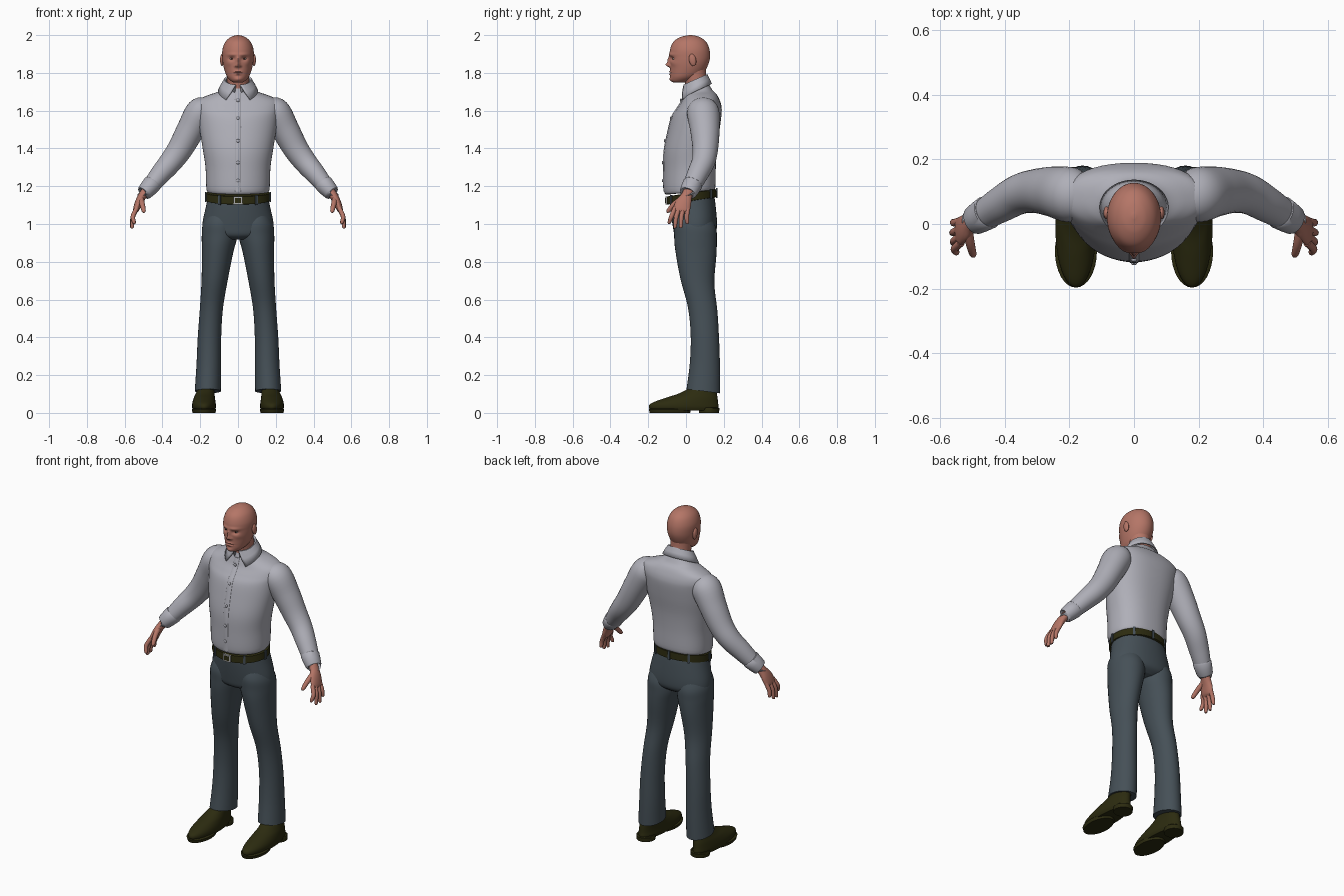
import bpy, bmesh, math
from mathutils import Vector, Matrix

cube = bpy.data.objects.get("Cube")
if cube:
    bpy.data.objects.remove(cube, do_unlink=True)


def material(name, r, g, b):
    m = bpy.data.materials.new(name)
    m.use_nodes = True
    m.diffuse_color = (r, g, b, 1)
    bsdf = next(n for n in m.node_tree.nodes if n.type == 'BSDF_PRINCIPLED')
    bsdf.inputs["Base Color"].default_value = (r, g, b, 1)
    bsdf.inputs["Roughness"].default_value = 0.8
    return m


SKIN = material("skin", .46, .18, .135)
SHIRT = material("shirt_grey", .43, .43, .48)
CLOTH = material("trouser_slate", .06, .08, .095)
LEATHER = material("dark_olive_leather", .025, .024, .005)
METAL = material("buckle_silver", .4, .4, .4)
EYE = material("eye_white", .5, .45, .42)
IRIS = material("iris_brown", .04, .02, .015)
made = []


def finish(name, bm, mat, mirror=False):
    bmesh.ops.recalc_face_normals(bm, faces=bm.faces[:])
    mesh = bpy.data.meshes.new(name)
    bm.to_mesh(mesh)
    bm.free()
    mesh.materials.append(mat)
    ob = bpy.data.objects.new(name, mesh)
    bpy.context.collection.objects.link(ob)
    if mirror:
        mod = ob.modifiers.new("Mirror", 'MIRROR')
        mod.use_clip = False
        mod.use_mirror_merge = False
    made.append(ob)
    return ob


def smooth_path(points, steps):
    """Catmull-Rom through rows of numbers."""
    pts = [points[0]] + list(points) + [points[-1]]
    out = []
    for i in range(1, len(pts) - 2):
        for k in range(steps):
            t = k / steps
            out.append([.5 * (2 * b + (c - a) * t + (2 * a - 5 * b + 4 * c - d) * t * t
                              + (3 * b - a - 3 * c + d) * t ** 3)
                        for a, b, c, d in zip(*pts[i - 1:i + 3])])
    return out + [list(points[-1])]


def loft(name, rings, mat, follow=False, mirror=False, seg=32, steps=5,
         slope=0, back_power=2, sculpt=None):
    """Skin oval rings (x, y, z, radius across, radius deep), level or along the path."""
    rows = smooth_path(rings, steps)
    bm = bmesh.new()
    loops = []
    for i, (x, y, z, rx, ry) in enumerate(rows):
        c = Vector((x, y, z))
        t = Vector((0, 0, 1))
        if follow:
            a, b = rows[max(i - 1, 0)], rows[min(i + 1, len(rows) - 1)]
            t = (Vector(b[:3]) - Vector(a[:3])).normalized()
        v = Vector((0, 1, 0))
        v = (v - t * v.dot(t)).normalized()
        u = v.cross(t)
        loop = []
        for k in range(seg):
            ang = math.tau * k / seg
            ca, sa = math.cos(ang), math.sin(ang)
            if sa > 0:
                ca = math.copysign(abs(ca) ** (2 / back_power), ca)
                sa = sa ** (2 / back_power)
            p = c + u * (ca * rx) + v * (sa * ry)
            p.z += slope * (p.y - y)
            if sculpt:
                sculpt(p)
            loop.append(bm.verts.new(p))
        loops.append(loop)
    for a, b in zip(loops, loops[1:]):
        for k in range(seg):
            n = (k + 1) % seg
            bm.faces.new((a[k], a[n], b[n], b[k]))
    bm.faces.new(loops[0])
    bm.faces.new(loops[-1])
    return finish(name, bm, mat, mirror)


def ball(name, centre, size, mat, mirror=False, turn=0):
    bm = bmesh.new()
    bmesh.ops.create_uvsphere(bm, u_segments=20, v_segments=12, radius=1)
    m = Matrix.Translation(centre) @ Matrix.Rotation(turn, 4, 'X') @ Matrix.Diagonal((*size, 1))
    bm.transform(m)
    return finish(name, bm, mat, mirror)


def box(name, centre, size, mat, turn=0):
    bm = bmesh.new()
    bmesh.ops.create_cube(bm, size=1)
    m = Matrix.Translation(centre) @ Matrix.Rotation(turn, 4, 'Z') @ Matrix.Diagonal((*size, 1))
    bm.transform(m)
    return finish(name, bm, mat)


# Head, with the face modelled by soft bumps (x, z, width, height, depth)
BUMPS = [(.033, 1.875, .016, .010, .012), (.03, 1.897, .028, .008, -.006),
         (0, 1.865, .009, .02, -.012), (0, 1.842, .011, .011, -.021),
         (.013, 1.836, .007, .006, -.007), (0, 1.806, .018, .004, -.007),
         (0, 1.793, .015, .005, -.007), (0, 1.8, .022, .002, .004),
         (0, 1.766, .02, .011, -.007), (.05, 1.85, .018, .015, -.004)]


def face_shape(p):
    if p.y < 0:
        p.y += sum(d * math.exp(-((abs(p.x) - x) / w) ** 2 - ((p.z - z) / h) ** 2)
                   for x, z, w, h, d in BUMPS)


loft("head", [(0, -.03, 1.748, .02, .03), (0, -.028, 1.756, .036, .048),
              (0, -.01, 1.775, .055, .072), (0, .005, 1.80, .067, .088),
              (0, .016, 1.84, .078, .10), (0, .02, 1.88, .083, .107),
              (0, .02, 1.925, .082, .104), (0, .02, 1.965, .066, .086),
              (0, .022, 1.99, .038, .05), (0, .024, 2.0, .006, .008)],
     SKIN, seg=128, steps=10, sculpt=face_shape)
loft("neck", [(0, .06, 1.68, .06, .058), (0, .055, 1.74, .057, .06),
              (0, .045, 1.79, .058, .062), (0, .04, 1.84, .06, .065)], SKIN)
ball("ears", (.085, .035, 1.868), (.010, .019, .033), SKIN, True, .2)
ball("eyes", (.033, -.058, 1.875), (.0125, .0125, .007), EYE, True)
ball("irises", (.033, -.067, 1.875), (.005, .005, .005), IRIS, True)

# Shirt body
TORSO = [(0, .025, 1.168, .155, .118), (0, .02, 1.185, .167, .136), (0, .02, 1.3, .172, .138),
         (0, .025, 1.4, .187, .14), (0, .042, 1.5, .203, .138), (0, .057, 1.58, .214, .132),
         (0, .068, 1.62, .222, .118), (0, .074, 1.655, .212, .1), (0, .072, 1.68, .16, .088),
         (0, .066, 1.70, .105, .075), (0, .062, 1.73, .07, .062)]
loft("shirt_body", TORSO, SHIRT, seg=48, slope=.1, back_power=2.4)

# Button placket and buttons, following the chest
front = [(y - ry, z - .1 * ry) for _, y, z, _, ry in smooth_path(TORSO[1:10], 4)]
loft("placket", [(0, y + .001, z, .016, .005) for y, z in front], SHIRT, seg=12, steps=1)
for i, h in enumerate((1.23, 1.325, 1.44, 1.56, 1.655)):
    y = min(front, key=lambda f: abs(f[1] - h))[0]
    ball(f"button_{i + 1}", (0, y - .005, h), (.009, .005, .009), SHIRT)

# Folded collar, open at the front with two points
bm = bmesh.new()
rows = []
for z, rx, ry, gap, drop in ((1.72, .062, .058, 14, 0), (1.762, .066, .06, 10, 0),
                             (1.765, .072, .065, 10, 0), (1.736, .088, .077, 24, .01),
                             (1.705, .104, .09, 38, .024)):
    row = []
    for k in range(41):
        a = math.radians(gap + (360 - 2 * gap) * k / 40)
        fwd = max(math.cos(a), 0)
        y = .052 - ry * math.cos(a) * (.92 if fwd == 0 else 1)
        row.append(bm.verts.new((rx * math.sin(a), y, z + .45 * (y - .055) - drop * fwd ** 2)))
    rows.append(row)
for a, b in zip(rows, rows[1:]):
    for k in range(40):
        bm.faces.new((a[k], a[k + 1], b[k + 1], b[k]))
collar = finish("collar", bm, SHIRT)
thick = collar.modifiers.new("Solidify", 'SOLIDIFY')
thick.thickness = .006
thick.offset = 0

# Sleeves and cuffs
loft("sleeves", [(.15, .085, 1.63, .045, .06), (.195, .09, 1.595, .079, .085),
                 (.25, .1, 1.5, .074, .078), (.305, .102, 1.4, .067, .068),
                 (.355, .092, 1.33, .061, .062), (.41, .062, 1.265, .054, .056),
                 (.455, .035, 1.21, .046, .049), (.49, .014, 1.172, .038, .042)],
     SHIRT, follow=True, mirror=True)
loft("cuffs", [(.452, .037, 1.215, .044, .046), (.455, .035, 1.211, .05, .053),
               (.494, .012, 1.168, .042, .046), (.499, .009, 1.163, .036, .04)],
     SHIRT, follow=True, mirror=True, steps=2)

# Hands
loft("palms", [(.485, .015, 1.18, .022, .027), (.507, .003, 1.148, .022, .03),
               (.525, -.012, 1.115, .02, .041), (.54, -.024, 1.075, .016, .044),
               (.545, -.026, 1.06, .008, .034)], SKIN, follow=True, mirror=True)
FINGERS = {"index": (-.058, -.088, 1.0, .55), "middle": (-.036, -.058, .978, .56),
           "ring": (-.013, -.027, .98, .563), "little": (.01, .006, 1.0, .56)}
for name, (y0, y1, z1, x1) in FINGERS.items():
    mid = (y0 + y1) / 2 - .004
    loft(name + "_fingers", [(.536, y0, 1.085, .012, .012), (.556, mid, 1.04, .012, .012),
                             (x1, y1, z1 + .008, .0095, .0095), (x1, y1, z1, .004, .004)],
         SKIN, follow=True, mirror=True, seg=14)
loft("thumbs", [(.515, -.02, 1.135, .016, .016), (.507, -.062, 1.105, .014, .014),
                (.499, -.093, 1.07, .011, .011), (.497, -.099, 1.06, .004, .004)],
     SKIN, follow=True, mirror=True, seg=14)

# Trousers
loft("trouser_hips", [(0, .03, 1.16, .156, .115), (0, .036, 1.1, .168, .119),
                      (0, .047, 1.0, .188, .117), (0, .05, .95, .175, .108),
                      (0, .05, .925, .09, .075)], CLOTH, seg=48, slope=.1, back_power=2.2)
loft("trouser_legs", [(.09, .045, 1.05, .075, .09), (.096, .048, .99, .092, .112),
                      (.098, .05, .93, .094, .113), (.108, .052, .85, .083, .109),
                      (.124, .06, .7, .069, .09), (.141, .088, .55, .061, .078),
                      (.151, .1, .4, .062, .075), (.155, .1, .25, .065, .08),
                      (.16, .092, .115, .069, .089)], CLOTH, mirror=True, slope=-.13)

# Belt, loops and buckle
loft("belt", [(0, .03, 1.122, .162, .125), (0, .03, 1.124, .17, .132),
              (0, .03, 1.164, .168, .13), (0, .03, 1.166, .16, .122)],
     LEATHER, seg=48, steps=1, slope=.15)
for i, deg in enumerate((35, 85, 140, 180, 220, 275, 325)):
    a = math.radians(deg)
    x, y = .171 * math.sin(a), .03 - .133 * math.cos(a)
    box(f"belt_loop_{i + 1}", (x, y, 1.144 + .15 * (y - .03)), (.014, .007, .052), CLOTH, a)
box("buckle", (0, -.104, 1.124), (.05, .008, .042), METAL)
box("buckle_inset", (0, -.107, 1.124), (.034, .006, .026), LEATHER)

# Shoes with forefoot sole and heel
loft("shoes", [(.18, -.008, .012, .056, .176), (.18, -.012, .03, .063, .185),
               (.18, -.006, .052, .062, .176), (.178, .03, .08, .056, .137),
               (.174, .062, .102, .05, .102), (.168, .088, .13, .045, .076),
               (.165, .092, .15, .044, .07)], LEATHER, mirror=True, seg=40)
loft("soles", [(.18, -.085, 0, .06, .107), (.18, -.085, .018, .065, .112),
               (.18, -.085, .022, .06, .107)], LEATHER, mirror=True, steps=1)
loft("heels", [(.18, .122, 0, .052, .053), (.18, .122, .024, .053, .055),
               (.18, .122, .028, .05, .05)], LEATHER, mirror=True, steps=1)

# Smooth shading with crisp edges
bpy.ops.object.select_all(action='DESELECT')
for ob in made:
    ob.select_set(True)
bpy.context.view_layer.objects.active = made[0]
bpy.ops.object.shade_smooth_by_angle(angle=math.radians(40))
